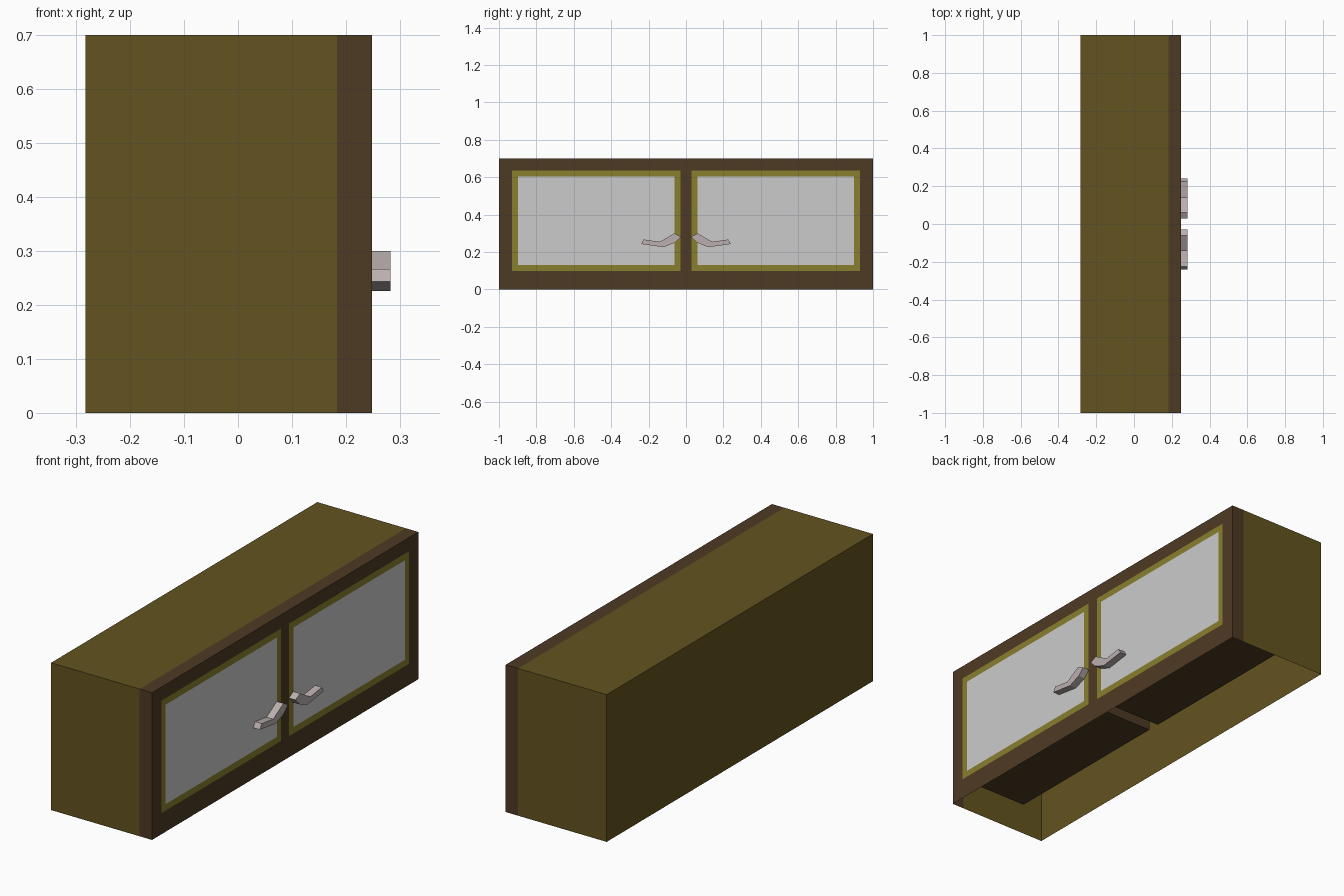
import bpy, bmesh
from mathutils import Vector

if "Cube" in bpy.data.objects:
    bpy.data.objects.remove(bpy.data.objects["Cube"])

BACK, SEAM, FRONT, GRIP = -0.283, 0.183, 0.248, 0.283
POCKET = -0.117
HEIGHT = 0.7
Z0, Z1, TRIM = 0.10, 0.635, 0.031


def material(name, rgb):
    m = bpy.data.materials.new(name)
    m.diffuse_color = (*rgb, 1)
    m.use_nodes = True
    m.node_tree.nodes["Principled BSDF"].inputs["Base Color"].default_value = m.diffuse_color
    return m


olive = material("olive_wood", (0.125, 0.087, 0.014))
brown = material("brown_wood", (0.076, 0.042, 0.017))
gold = material("door_trim", (0.246, 0.209, 0.026))
metal = material("handle_metal", (0.50, 0.43, 0.43))


def finish(name, bm, mat):
    me = bpy.data.meshes.new(name)
    bm.to_mesh(me)
    bm.free()
    if mat:
        me.materials.append(mat)
    ob = bpy.data.objects.new(name, me)
    bpy.context.collection.objects.link(ob)
    return ob


def open_box(name, lo, hi, dropped, mat, inward=False):
    """Thin-walled box with the sides facing the dropped directions removed."""
    lo, hi = Vector(lo), Vector(hi)
    bm = bmesh.new()
    bmesh.ops.create_cube(bm, size=1)
    bm.normal_update()
    gone = [f for f in bm.faces if any(f.normal.dot(Vector(d)) > 0.9 for d in dropped)]
    bmesh.ops.delete(bm, geom=gone, context='FACES')
    bmesh.ops.scale(bm, vec=hi - lo, verts=bm.verts)
    bmesh.ops.translate(bm, vec=(lo + hi) / 2, verts=bm.verts)
    if inward:
        bmesh.ops.reverse_faces(bm, faces=bm.faces)
    return finish(name, bm, mat)


def panel(name, ys, zs, holes, mat):
    """Flat sheet on the front plane made of grid cells, minus the holes."""
    bm = bmesh.new()
    grid = [[bm.verts.new((FRONT, y, z)) for z in zs] for y in ys]
    for i in range(len(ys) - 1):
        for j in range(len(zs) - 1):
            if (i, j) not in holes:
                bm.faces.new((grid[i][j], grid[i + 1][j],
                              grid[i + 1][j + 1], grid[i][j + 1]))
    return finish(name, bm, mat)


# Cabinet shell, open underneath and towards the front frame
DOWN, FWD, REAR = (0, 0, -1), (1, 0, 0), (-1, 0, 0)
open_box("cabinet_shell", (BACK, -1, 0), (SEAM, 1, HEIGHT), [DOWN, FWD], olive)
open_box("front_frame_edge", (SEAM, -1, 0), (FRONT, 1, HEIGHT), [DOWN, FWD, REAR], brown)

# Front frame with two door openings
panel("front_frame", [-1, -0.93, -0.03, 0.03, 0.93, 1], [0, Z0, Z1, HEIGHT],
      {(1, 1), (3, 1)}, brown)

# Handle outline in (y, z), left-hand side
HANDLE = [(-0.24, 0.243), (-0.12, 0.226), (-0.058, 0.25), (-0.028, 0.282),
          (-0.062, 0.30), (-0.14, 0.255), (-0.226, 0.267)]

for side, s in (("left", 1), ("right", -1)):
    a, b = sorted((-0.93 * s, -0.03 * s))
    # Compartment behind the door
    open_box(side + "_compartment", (POCKET, a, Z0), (FRONT, b, Z1), [FWD], brown, True)
    # Door trim and pane
    ys = [a, a + TRIM, b - TRIM, b]
    zs = [Z0, Z0 + TRIM, Z1 - TRIM, Z1]
    panel(side + "_door_trim", ys, zs, {(1, 1)}, gold)
    panel(side + "_door_pane", ys[1:3], zs[1:3], set(), None)
    # Bent handle
    bm = bmesh.new()
    face = bm.faces.new([bm.verts.new((FRONT, y * s, z)) for y, z in HANDLE])
    out = bmesh.ops.extrude_face_region(bm, geom=[face], use_keep_orig=True)
    moved = [g for g in out["geom"] if isinstance(g, bmesh.types.BMVert)]
    bmesh.ops.translate(bm, vec=(GRIP - FRONT, 0, 0), verts=moved)
    bmesh.ops.recalc_face_normals(bm, faces=bm.faces)
    finish(side + "_handle", bm, metal)
